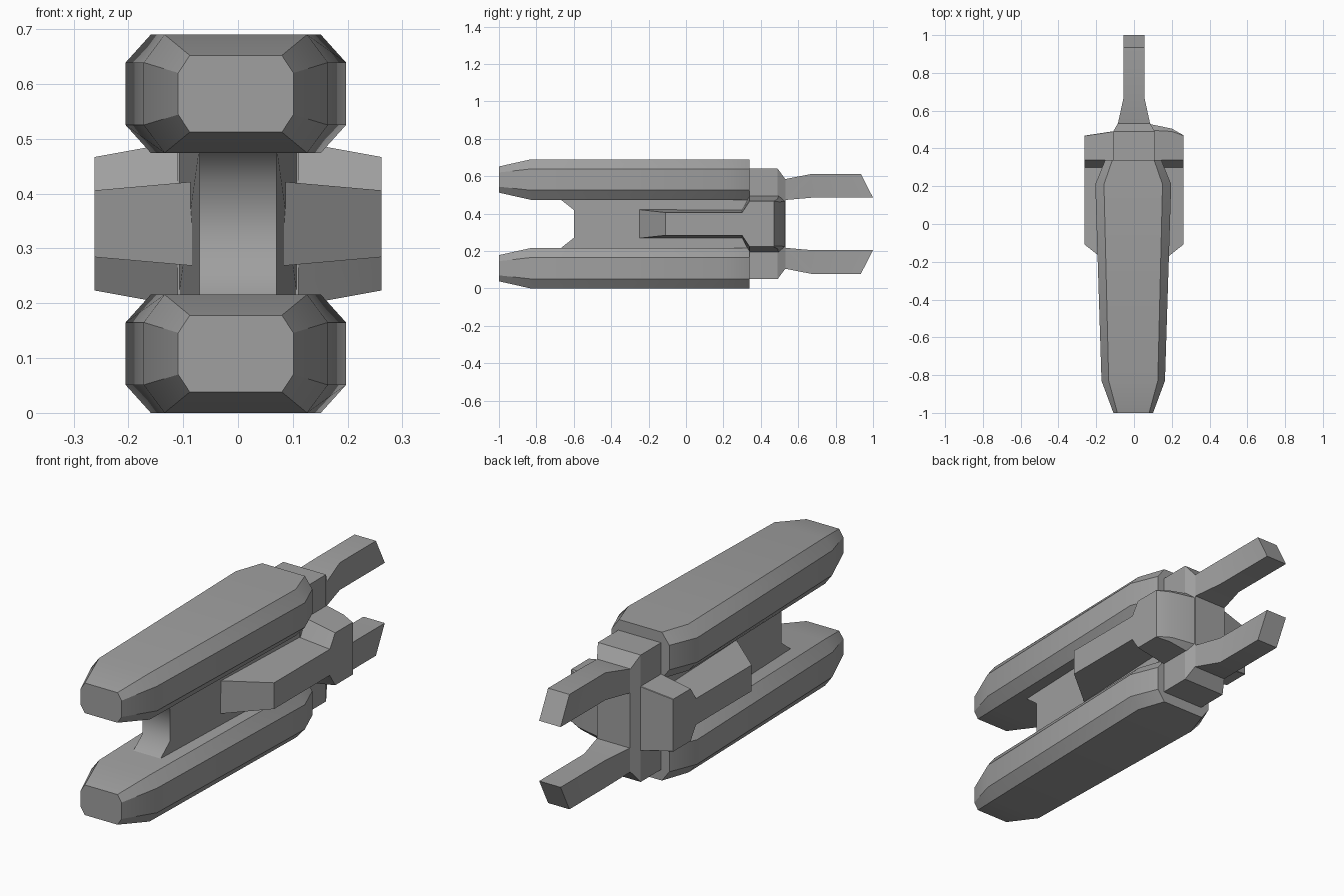
import bpy, bmesh
from math import radians

MID = 0.345        # height of the horizontal mirror plane
SHIFT = -0.004     # slight sideways offset of the centre line

if "Cube" in bpy.data.objects:
    bpy.data.objects.remove(bpy.data.objects["Cube"], do_unlink=True)

grey = bpy.data.materials.new("plain_grey")
grey.use_nodes = True
COLOUR = (0.35, 0.35, 0.35, 1)
grey.diffuse_color = COLOUR
grey.node_tree.nodes["Principled BSDF"].inputs["Base Color"].default_value = COLOUR


def loft(name, rings, smooth=25):
    """Skin a list of equal rings of points and cap both ends."""
    bm = bmesh.new()
    rows = [[bm.verts.new(p) for p in ring] for ring in rings]
    count = len(rows[0])
    for a, b in zip(rows, rows[1:]):
        for i in range(count):
            j = (i + 1) % count
            bm.faces.new((a[i], a[j], b[j], b[i]))
    bm.faces.new(rows[0])
    bm.faces.new(rows[-1])
    bmesh.ops.recalc_face_normals(bm, faces=bm.faces)
    mesh = bpy.data.meshes.new(name)
    bm.to_mesh(mesh)
    bm.free()
    mesh.materials.append(grey)
    obj = bpy.data.objects.new(name, mesh)
    bpy.context.collection.objects.link(obj)
    bpy.ops.object.select_all(action='DESELECT')
    obj.select_set(True)
    bpy.context.view_layer.objects.active = obj
    bpy.ops.object.shade_smooth_by_angle(angle=radians(smooth))
    return obj


def flip(rings):
    """Mirror rings between the upper and lower half."""
    return [[(x, y, 2 * MID - z) for x, y, z in ring] for ring in rings]


def octagon(y, wide, flat, high, side, zc):
    half = [(flat, -high), (wide, -side), (wide, side), (flat, high)]
    ring = half + [(-x, -z) for x, z in half]
    return [(x + SHIFT, y, z + zc) for x, z in ring]


def box_ring(y_top, y_low, wide, top, low):
    return [(-wide, y_low, low), (wide, y_low, low),
            (wide, y_top, top), (-wide, y_top, top)]


# Long chamfered hulls
hull = [octagon(y, w, f, h, s, 0.108) for y, w, f, h, s in (
    (-1, 0.105, 0.084, 0.070, 0.038),
    (-0.83, 0.168, 0.130, 0.108, 0.057),
    (0.21, 0.201, 0.155, 0.108, 0.057),
    (0.34, 0.148, 0.110, 0.108, 0.057))]
loft("lower_hull", hull)
loft("upper_hull", flip(hull))

# Central web between the hulls, with a hollowed front edge
web = [(-0.69, 0.20), (-0.67, 0.215), (-0.60, 0.27)]
web += [(y, 2 * MID - z) for y, z in reversed(web)]


def web_ring(side):
    front = [(side * 0.07, y, z) for y, z in web]
    return front + [(side * 0.11, 0.4, 0.49), (side * 0.11, 0.4, 0.20)]


loft("central_web", [web_ring(-1), web_ring(1)], 60)

# Rear block, narrowing at its back edge
loft("rear_block", [box_ring(y, y, w, MID + h, MID - h) for y, w, h in (
    (0.30, 0.11, 0.295), (0.49, 0.11, 0.295), (0.533, 0.085, 0.237))])

# Pair of rear prongs
prong = [box_ring(0.50, 0.50, 0.085, 0.58, 0.47),
         box_ring(0.533, 0.533, 0.085, 0.585, 0.473),
         box_ring(0.67, 0.67, 0.055, 0.612, 0.485),
         box_ring(0.935, 1.0, 0.055, 0.612, 0.485)]
loft("upper_prong", prong)
loft("lower_prong", flip(prong))


# Side pods: slim arm in front, flared head behind
def pod_ring(x, back, clip):
    t = (abs(x) - 0.09) / 0.17
    front = -0.245 + 0.135 * t
    slim = 0.076 - 0.015 * t
    head = 0.153 - 0.031 * t
    half = [(front, slim), (0.30, slim), (0.34, head),
            (back - clip, head), (back, head - clip)]
    ring = half + [(y, -h) for y, h in reversed(half)]
    return [(x, y, MID + h) for y, h in ring]


loft("left_pod", [pod_ring(0.07, 0.532, 0.035), pod_ring(0.20, 0.505, 0.015),
                  pod_ring(0.262, 0.47, 0.002)], 20)
loft("right_pod", [pod_ring(-0.07, 0.497, 0.002),
                   pod_ring(-0.262, 0.468, 0.002)], 20)
